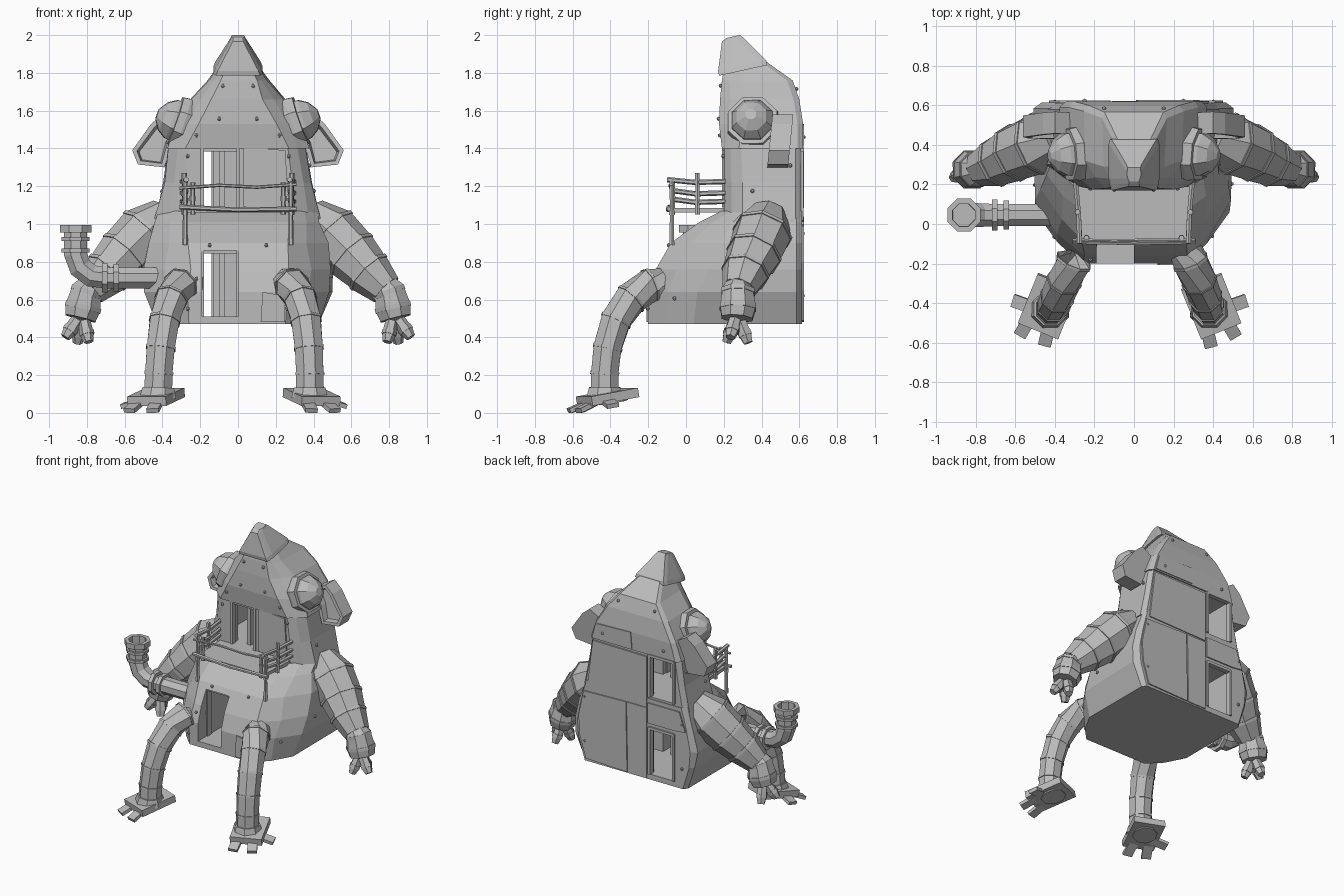
import bpy, bmesh, math, random
from mathutils import Vector, Matrix

random.seed(4)
old = bpy.data.objects.get("Cube")
if old:
    bpy.data.objects.remove(old)

grey = bpy.data.materials.new("plain_grey")
grey.use_nodes = True
grey.diffuse_color = (0.5, 0.5, 0.5, 1)
grey.node_tree.nodes["Principled BSDF"].inputs["Base Color"].default_value = (0.5, 0.5, 0.5, 1)


def finish(name, bm):
    bmesh.ops.recalc_face_normals(bm, faces=bm.faces)
    me = bpy.data.meshes.new(name)
    bm.to_mesh(me)
    bm.free()
    me.materials.append(grey)
    ob = bpy.data.objects.new(name, me)
    bpy.context.collection.objects.link(ob)
    return ob


def skin(bm, rings):
    """Bridge successive rings of points and cap both ends; returns the end cap."""
    vs = [[bm.verts.new(p) for p in r] for r in rings]
    n = len(vs[0])
    for a, b in zip(vs, vs[1:]):
        for i in range(n):
            bm.faces.new((a[i], a[(i + 1) % n], b[(i + 1) % n], b[i]))
    bm.faces.new(vs[0][::-1])
    return bm.faces.new(vs[-1])


def loft(name, sections, slope=0, jitter=0):
    """Stack of chamfered sections: z, half width, front y, back y, front share, front chamfer."""
    bm = bmesh.new()
    rings = []
    for z, w, yf, yb, f, c in sections:
        half = [(w * f, yf), (w * (1 + f) / 2, yf + c * .4), (w, yf + c), (w, yb - .03), (w * .93, yb)]
        ring = [(0, yf)] + half + [(-x, y) for x, y in half[::-1]]
        rings.append([Vector((x + random.uniform(-jitter, jitter) * (y < yb - .01), y,
                              z + slope * (y - yf))) for x, y in ring])
    skin(bm, rings)
    return finish(name, bm)


def tube(name, pts, radii, sides=8, lip=0.0, width=.012, phase=.5, bore=0):
    """Faceted tube along a path; lip raises bands at the joints, bore hollows the far end."""
    pts = [Vector(p) for p in pts]
    rings = []
    for i, (p, r) in enumerate(zip(pts, radii)):
        t = (pts[min(i + 1, len(pts) - 1)] - pts[max(i - 1, 0)]).normalized()
        ref = Vector((0, 1, 0)) if abs(t.y) < .9 else Vector((1, 0, 0))
        u = (ref - t * ref.dot(t)).normalized()
        v = t.cross(u)
        steps = [(0, r)]
        if lip and 0 < i < len(pts) - 1:
            steps = [(-width, r), (-width, r + lip), (width, r + lip), (width, r)]
        for d, q in steps:
            rings.append([p + t * d + (u * math.cos(a) + v * math.sin(a)) * q
                          for a in [(k + phase) * math.tau / sides for k in range(sides)]])
    bm = bmesh.new()
    end = skin(bm, rings)
    if bore:
        bmesh.ops.recalc_face_normals(bm, faces=bm.faces)
        bmesh.ops.inset_region(bm, faces=[end], thickness=.028)
        bmesh.ops.inset_region(bm, faces=[end], thickness=.002, depth=-bore)
    return finish(name, bm)


def box(name, lo, hi):
    bm = bmesh.new()
    lo, hi = Vector(lo), Vector(hi)
    bmesh.ops.create_cube(bm, size=1, matrix=Matrix.Translation((lo + hi) / 2) @ Matrix.Diagonal((*(hi - lo), 1)))
    return finish(name, bm)


def plate(name, outline, y0, y1):
    bm = bmesh.new()
    skin(bm, [[(x, y, z) for x, z in outline] for y in (y0, y1)])
    return finish(name, bm)


def cut(ob, lo, hi):
    cutter = box("cutter", lo, hi)
    mod = ob.modifiers.new("opening", "BOOLEAN")
    mod.operation, mod.object, mod.solver = "DIFFERENCE", cutter, "EXACT"
    bpy.context.view_layer.update()
    me = bpy.data.meshes.new_from_object(ob.evaluated_get(bpy.context.evaluated_depsgraph_get()))
    ob.modifiers.clear()
    ob.data = me
    bpy.data.objects.remove(cutter)


def mirrored(p, s):
    return (p[0] * s, p[1], p[2])


# Body, upper storey, roof and hat
body = loft("lower_body", [
    (.47, .435, -.20, .615, .60, .24), (.64, .49, -.20, .615, .55, .26),
    (.76, .50, -.16, .615, .52, .28), (.90, .47, -.08, .615, .56, .26),
    (1.01, .44, .07, .615, .62, .18), (1.07, .42, .19, .615, .70, .12)], jitter=.012)
upper = loft("upper_storey", [
    (1.03, .435, .20, .61, .70, .10), (1.22, .395, .20, .61, .72, .10),
    (1.42, .36, .20, .61, .74, .09)], jitter=.008)
roof = loft("roof", [
    (1.40, .37, .19, .62, .74, .09), (1.53, .33, .175, .62, .62, .12),
    (1.66, .245, .18, .60, .56, .14), (1.76, .16, .19, .565, .6, .10),
    (1.87, .08, .21, .41, .6, .08)], jitter=.008)
loft("hat", [(1.785, .13, .175, .43, .9, .06), (1.81, .12, .17, .425, .9, .06),
             (1.965, .04, .19, .30, .7, .04), (1.985, .035, .215, .285, .7, .03)], slope=.22)

# Rooms with a front doorway and a back window on each floor
for ob, z0, z1, front in ((body, .51, .86, -.4), (upper, 1.085, 1.40, 0)):
    cut(ob, (-.33, .27, z0), (.25, .56, z1))
    cut(ob, (-.19, front, z0), (0, .3, z1))
    cut(ob, (-.33, .5, z0), (-.13, .8, z1))
for floor, z0, z1, yf in (("lower", .51, .86, -.09), ("upper", 1.085, 1.40, .2)):
    for side, xa, xb, y in (("door", -.19, 0, yf), ("window", -.33, -.13, .59)):
        for k, x in enumerate((xa, xb)):
            box(f"{floor}_{side}_jamb_{k}", (x - .009, y - .008, z0), (x + .009, y + .035, z1))
        box(f"{floor}_{side}_lintel", (xa, y, z1 - .015), (xb, y + .035, z1 + .005))
    box(f"{floor}_inner_post", (-.10, .25, z0), (-.07, .28, z1))

# Cladding plates on the back and around the front
plate("back_plate_low_left", [(.39, .49), (.44, .65), (.45, .8), (.41, .99), (.06, 1.0), (.05, .48)], .61, .624)
plate("back_plate_low_mid", [(.04, .48), (.05, 1.0), (-.11, 1.0), (-.11, .48)], .61, .622)
plate("back_plate_mid", [(.38, 1.02), (.335, 1.385), (-.11, 1.38), (-.11, 1.01)], .605, .622)
plate("back_plate_right", [(-.35, .89), (-.43, .9), (-.38, 1.04), (-.12, 1.04), (-.12, .89)], .61, .624)
plate("back_plate_roof", [(.33, 1.41), (.30, 1.52), (.02, 1.53), (.01, 1.41)], .61, .626)
plate("front_plate_low", [(.12, .48), (.25, .48), (.25, .62), (.13, .64)], -.208, -.18)
plate("front_plate_high", [(.03, 1.09), (.27, 1.09), (.25, 1.39), (.03, 1.41)], .19, .21)

# Terrace with bent railings
floor_bm = bmesh.new()
skin(floor_bm, [[(-.29, .22, z), (.29, .22, z), (.27, -.08, z), (-.27, -.08, z)] for z in (1.06, 1.085)])
finish("terrace_floor", floor_bm)
tube("front_rail_top", [(-.31, -.08, 1.19), (-.1, -.085, 1.205), (.1, -.08, 1.195), (.31, -.08, 1.21)], [.009] * 4, 6)
tube("front_rail_low", [(-.31, -.09, 1.09), (0, -.095, 1.075), (.31, -.09, 1.08)], [.013] * 3, 6)
for s, label in ((1, "left"), (-1, "right")):
    for k, (x, y, z0, z1) in enumerate(((.28, -.075, .89, 1.23), (.24, -.07, 1.05, 1.22), (.285, .06, 1.05, 1.27))):
        tube(f"{label}_rail_post_{k}", [(x * s, y, z0), (x * s, y, (z0 + z1) / 2), (x * s, y, z1)],
             [.015, .012, .014], 6, .004)
    for k, (z, y0) in enumerate(((1.12, -.06), (1.165, -.06), (1.225, -.1))):
        tube(f"{label}_side_rail_{k}", [(.275 * s, y0, z + .01), (.28 * s, .05, z - .005), (.295 * s, .21, z)],
             [.014] * 3, 6)

for s, label in ((1, "left"), (-1, "right")):
    def limb(name, pts, radii, *rest, **options):
        return tube(f"{label}_{name}", [mirrored(p, s) for p in pts], radii, *rest, **options)

    # Eyes: faceted dome set in a ring
    axis = Vector((.90, -.08, .32)).normalized()
    eye = Vector((.24, .36, 1.515))
    limb("eye_ring", [eye, eye + axis * .06, eye + axis * .10, eye + axis * .101], [.13, .146, .14, .11])
    limb("eye_dome", [eye + axis * d for d in (.05, .12, .165, .20)], [.12, .115, .085, .03])

    # Ears: cupped, with a rim
    bm = bmesh.new()
    outline = [(.56, 1.39), (.53, 1.315), (.39, 1.30), (.35, 1.42), (.31, 1.53), (.40, 1.58), (.46, 1.53)]
    skin(bm, [[(x * s, y + (z - 1.3) * .1, z) for x, z in outline] for y in (.43, .54)])
    bmesh.ops.recalc_face_normals(bm, faces=bm.faces)
    cup = [min(bm.faces, key=lambda f: f.calc_center_median().y)]
    bmesh.ops.inset_region(bm, faces=cup, thickness=.025)
    bmesh.ops.inset_region(bm, faces=cup, thickness=.012, depth=-.04)
    finish(f"{label}_ear", bm)

    # Arms, hands and fingers
    limb("arm", [(.38, .44, 1.05), (.49, .405, .95), (.60, .36, .84), (.69, .315, .745), (.785, .28, .65)],
         [.10, .155, .145, .125, .09], 8, .006, .01, phase=0)
    limb("hand", [(.765, .28, .70), (.80, .275, .64), (.82, .275, .56), (.835, .27, .50)], [.06, .09, .1, .088], 8, .004)
    for k, tip in enumerate(((.79, .215, .375), (.85, .33, .37), (.915, .235, .40))):
        root = Vector((.825, .27, .53)).lerp(Vector(tip), .3)
        limb(f"finger_{k}", [root, root.lerp(Vector(tip), .55), tip], [.034, .036, .026], 6, .004)

    # Legs, feet and toes; the right leg stands a little wider
    def planted(p):
        return (p[0] + (.02 + .04 * (.69 - p[2]) if s < 0 else 0), p[1], p[2])
    limb("leg", [planted(p) for p in ((.24, -.08, .69), (.285, -.19, .675), (.33, -.29, .605), (.36, -.37, .49),
                                      (.375, -.415, .345), (.38, -.43, .21), (.38, -.43, .08))],
         [.085, .092, .088, .084, .080, .078, .082], 8, .005, .007)
    foot = (Matrix.Translation(mirrored(planted((.39, -.415, .085)), s)) @ Matrix.Rotation(s * math.radians(22), 4, "Z")
            @ Matrix.Rotation(math.radians(10), 4, "X"))
    limb("ankle", [planted(p) for p in ((.38, -.43, .08), (.38, -.43, .135))], [.105, .09])
    sole = box(f"{label}_foot", (-.11, -.135, -.025), (.11, .135, .025))
    sole.data.transform(foot)
    pad = tube(f"{label}_foot_pad", [(0, .02, -.034), (0, .02, -.02)], [.085, .085])
    pad.data.transform(foot)
    for k, (x, y, turn) in enumerate(((-.065, -.115, -8), (.045, -.115, 8), (.09 * s, -.04, 85 * s))):
        toe = box(f"{label}_toe_{k}", (-.033, -.09, -.018), (.033, .02, .006))
        toe.data.transform(foot @ Matrix.Translation((x, y, -.012)) @ Matrix.Rotation(math.radians(turn), 4, "Z")
                           @ Matrix.Rotation(math.radians(14), 4, "X"))

# Bent chimney pipe on the right side, with collars and an open mouth
tube("chimney_pipe", [(-.38, .045, .715), (-.70, .045, .715), (-.775, .045, .725), (-.835, .045, .77),
                      (-.86, .045, .84), (-.86, .045, .93)], [.06, .06, .064, .066, .066, .066])
for k, (x, r) in enumerate(((-.645, .08), (-.705, .085))):
    tube(f"pipe_collar_{k}", [(x - .014, .045, .715), (x + .014, .045, .715)], [r, r])
for k, z in enumerate((.86, .92)):
    tube(f"chimney_collar_{k}", [(-.86, .045, z - .01), (-.86, .045, z + .01)], [.08, .08])
tube("chimney_mouth", [(-.86, .045, .92), (-.86, .045, .955), (-.86, .045, .956), (-.86, .045, .995)],
     [.066, .066, .09, .09], bore=.06)

# Rivets pressed onto the nearest surface
bm = bmesh.new()
spots = {body: [(.3, -.3, .55), (.22, -.3, .75), (.15, -.2, .95), (.45, -.1, .6), (.6, .2, .72), (.4, .7, .62), (.4, .7, .95)],
         upper: [(.3, .1, 1.12), (.28, .1, 1.36), (.5, .35, 1.2), (.5, .55, 1.33)],
         roof: [(.22, .1, 1.46), (.1, .1, 1.56), (.08, .1, 1.74), (.25, .7, 1.46), (.15, .6, 1.72)]}
for ob, points in spots.items():
    for p in points:
        for s in (1, -1):
            hit, where, normal, index = ob.closest_point_on_mesh(Vector(mirrored(p, s)))
            if hit:
                bmesh.ops.create_uvsphere(bm, u_segments=6, v_segments=4, radius=.011,
                                          matrix=Matrix.Translation(where + normal * .003))
finish("rivets", bm)
